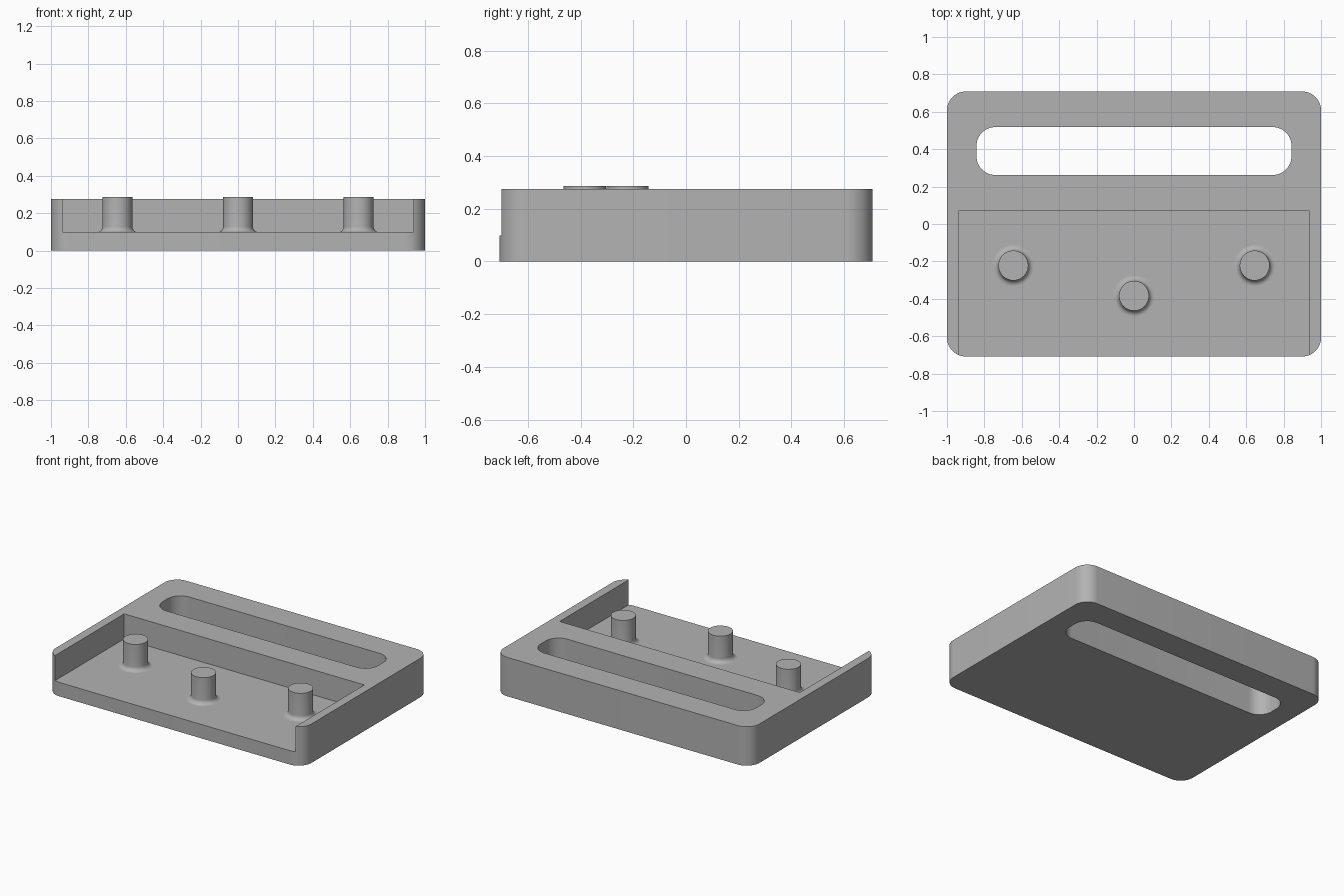
import bpy, bmesh
from math import sin, cos, pi, radians

HALF_X, HALF_Y, HEIGHT, FLOOR = 1.0, 0.708, 0.275, 0.098

cube = bpy.data.objects.get("Cube")
if cube:
    bpy.data.objects.remove(cube, do_unlink=True)

grey = bpy.data.materials.new("plain grey")
grey.use_nodes = True
colour = (0.45, 0.45, 0.45, 1)
grey.diffuse_color = colour
grey.node_tree.nodes["Principled BSDF"].inputs["Base Color"].default_value = colour


def add_object(name, bm):
    bmesh.ops.recalc_face_normals(bm, faces=bm.faces)
    mesh = bpy.data.meshes.new(name)
    bm.to_mesh(mesh)
    bm.free()
    mesh.materials.append(grey)
    obj = bpy.data.objects.new(name, mesh)
    bpy.context.collection.objects.link(obj)
    return obj


def rounded_block(name, x0, x1, y0, y1, z0, z1, radius=0.0, steps=12):
    """Upright block with rounded vertical corners."""
    bm = bmesh.new()
    corners = [(x1, y1, -1, -1), (x0, y1, 1, -1), (x0, y0, 1, 1), (x1, y0, -1, 1)]
    outline = []
    for i, (x, y, sx, sy) in enumerate(corners):
        for k in range(steps + 1 if radius else 1):
            a = (i + k / steps) * pi / 2
            outline.append(bm.verts.new((x + sx * radius + radius * cos(a),
                                         y + sy * radius + radius * sin(a), z0)))
    face = bm.faces.new(outline)
    top = bmesh.ops.extrude_face_region(bm, geom=[face])["geom"]
    bmesh.ops.translate(bm, vec=(0, 0, z1 - z0),
                        verts=[v for v in top if isinstance(v, bmesh.types.BMVert)])
    return add_object(name, bm)


def lathe(name, profile, x, y, steps=48):
    """Spin a (radius, height) profile about an upright axis."""
    bm = bmesh.new()
    rings = [[bm.verts.new((x + r * cos(2 * pi * k / steps),
                            y + r * sin(2 * pi * k / steps), z))
              for k in range(steps)] for r, z in profile]
    for low, high in zip(rings, rings[1:]):
        for k in range(steps):
            n = (k + 1) % steps
            bm.faces.new((low[k], low[n], high[n], high[k]))
    bm.faces.new(rings[-1])
    bm.faces.new(rings[0])
    return add_object(name, bm)


def smooth(obj):
    bpy.ops.object.select_all(action="DESELECT")
    obj.select_set(True)
    bpy.context.view_layer.objects.active = obj
    bpy.ops.object.shade_smooth_by_angle(angle=radians(30))


# Body: rounded slab with a handle slot and an open-fronted pocket
body = rounded_block("body", -HALF_X, HALF_X, -HALF_Y, HALF_Y, 0, HEIGHT, 0.1)
cutters = [
    rounded_block("slot_cutter", -0.842, 0.842, 0.262, 0.518, -0.1, 0.5, 0.1),
    rounded_block("pocket_cutter", -0.938, 0.938, -1, 0.07, FLOOR, 0.5),
]
for cutter in cutters:
    cut = body.modifiers.new(cutter.name, "BOOLEAN")
    cut.operation = "DIFFERENCE"
    cut.solver = "EXACT"
    cut.object = cutter
bpy.context.view_layer.update()
carved = bpy.data.meshes.new_from_object(
    body.evaluated_get(bpy.context.evaluated_depsgraph_get()))
body.modifiers.clear()
body.data = carved
for cutter in cutters:
    bpy.data.objects.remove(cutter, do_unlink=True)
smooth(body)

# Pegs: cylinders with a concave fillet where they meet the floor
PEG, FILLET, PEG_TOP = 0.08, 0.03, 0.286
profile = [(PEG + FILLET * (1 - sin(a)), FLOOR + FILLET * (1 - cos(a)))
           for a in (k * pi / 16 for k in range(9))]
profile.append((PEG, PEG_TOP))
for name, x, y in (("right_peg", -0.645, -0.222),
                   ("centre_peg", 0, -0.384),
                   ("left_peg", 0.645, -0.222)):
    smooth(lathe(name, profile, x, y))
